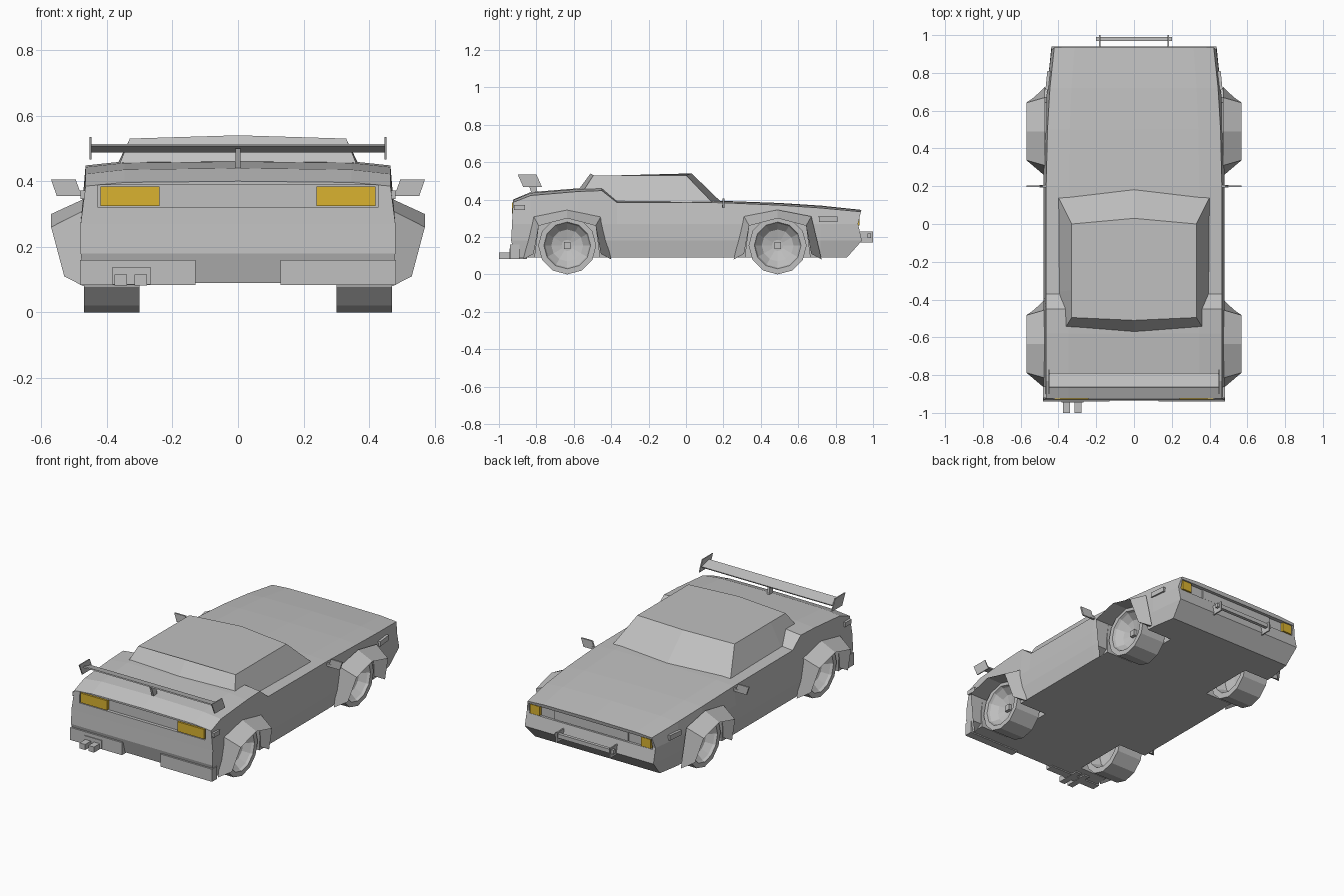
import bpy, bmesh, math

if "Cube" in bpy.data.objects:
    bpy.data.objects.remove(bpy.data.objects["Cube"])


def material(name, rgb):
    m = bpy.data.materials.new(name)
    m.diffuse_color = (*rgb, 1)
    m.use_nodes = True
    m.node_tree.nodes["Principled BSDF"].inputs["Base Color"].default_value = m.diffuse_color
    return m


GREY = material("grey paint", (0.53, 0.53, 0.53))
AMBER = material("amber lamp", (0.70, 0.45, 0.03))


def build(name, verts, faces, mat=GREY):
    me = bpy.data.meshes.new(name)
    me.from_pydata(verts, [], faces)
    bm = bmesh.new()
    bm.from_mesh(me)
    bmesh.ops.recalc_face_normals(bm, faces=bm.faces)
    bm.to_mesh(me)
    bm.free()
    me.materials.append(mat)
    ob = bpy.data.objects.new(name, me)
    bpy.context.collection.objects.link(ob)
    return ob


def prism(name, a, b, mat=GREY):
    """Solid between two matching rings of points."""
    n = len(a)
    faces = [(i, (i + 1) % n, n + (i + 1) % n, n + i) for i in range(n)]
    return build(name, a + b, faces + [tuple(range(n)), tuple(range(n, 2 * n))], mat)


def box(name, x, y, z, mat=GREY, rot=0):
    cx, cy = sum(x) / 2, sum(y) / 2
    ring = [(x[0] - cx, y[0] - cy), (x[1] - cx, y[0] - cy), (x[1] - cx, y[1] - cy), (x[0] - cx, y[1] - cy)]
    ob = prism(name, [(p, q, z[0]) for p, q in ring], [(p, q, z[1]) for p, q in ring], mat)
    ob.location = (cx, cy, 0)
    ob.rotation_euler.z = rot
    return ob


def sided(s, a, b):
    return tuple(sorted((s * a, s * b)))


# body shell: stations (y, half width, side height, centre height) lofted along the car
stations = [(-.925, .48, .385, .40), (-.83, .48, .422, .44), (-.58, .48, .443, .46),
            (-.45, .48, .448, .465), (-.37, .48, .385, .40), (.2, .48, .383, .393),
            (.5, .473, .37, .382), (.72, .46, .355, .368), (.935, .437, .335, .345)]
rear_y, front_y = (-.91, -.935, -.93, -.925, -.925), (.86, .94, .92, .935, .937)
verts = []
for k, (y, w, zs, zc) in enumerate(stations):
    ys = rear_y if k == 0 else front_y if k == len(stations) - 1 else (y,) * 5
    half = [(w - .012, .09), (w, .18), (w, .27), (w - .015, zs), (w * .72, zs + .75 * (zc - zs))]
    row = [(x, ys[i], z) for i, (x, z) in enumerate(half)]
    verts += row + [(0, ys[4], zc)] + [(-x, q, z) for x, q, z in reversed(row)]
N = 11
faces = [(k * N + i, k * N + (i + 1) % N, (k + 1) * N + (i + 1) % N, (k + 1) * N + i)
         for k in range(len(stations) - 1) for i in range(N)]
for o in (0, (len(stations) - 1) * N):
    faces += [(o + i, o + i + 1, o + 9 - i, o + 10 - i) for i in range(3)]
    faces.append(tuple(range(o + 3, o + 8)))
body = build("body_shell", verts, faces)

# cut wheel wells and the recessed lamp panels
WHEELS = (("rear", -.635), ("front", .49))
WELL = [(-.18, .04), (-.152, .26), (0, .315), (.152, .26), (.18, .04)]
cutters = [box("tail_cutter", (-.427, .427), (-1, -.908), (.32, .388)),
           box("nose_cutter", (-.417, .417), (.908, 1), (.258, .322))]
for _, cy in WHEELS:
    for s in (-1, 1):
        cutters.append(prism("well_cutter", [(s * .28, cy + d, z) for d, z in WELL],
                             [(s * .6, cy + d, z) for d, z in WELL]))
for c in cutters:
    mod = body.modifiers.new("cut", 'BOOLEAN')
    mod.operation, mod.solver, mod.object = 'DIFFERENCE', 'EXACT', c
bpy.context.view_layer.update()
cut_mesh = bpy.data.meshes.new_from_object(body.evaluated_get(bpy.context.evaluated_depsgraph_get()))
body.modifiers.clear()
body.data = cut_mesh
for c in cutters:
    bpy.data.objects.remove(c)

# cabin with bowed windscreen and roof
half_base = [(.37, -.56, .43), (.405, -.36, .37), (.405, .15, .375)]
half_roof = [(.33, -.495, .53), (.33, -.35, .53), (.33, 0, .53)]


def ring(half, rear, front):
    return [rear] + half + [front] + [(-x, y, z) for x, y, z in reversed(half)]


prism("cabin", ring(half_base, (0, -.577, .45), (0, .19, .385)),
      ring(half_roof, (0, -.51, .54), (0, .03, .54)))

# wheel flares: body arch, outer lip, inner return
ARCH = [(-.235, .08), (-.18, .31), (0, .345), (.18, .31), (.235, .08)]
LIP = [(-.18, .11, .53), (-.152, .26, .57), (0, .30, .57), (.152, .26, .57), (.18, .11, .53)]
# wheel profile (radius, x), spun with 12 sides
RIM = [(.03, .405), (.085, .42), (.118, .455), (.125, .47), (.155, .47),
       (.155, .30), (.12, .30), (.10, .36), (.03, .37)]
for label, cy in WHEELS:
    for s, side in ((-1, "left"), (1, "right")):
        v = [(s * .472, cy + d, z) for d, z in ARCH]
        v += [(s * x, cy + d, z) for d, z, x in LIP]
        v += [(s * .45, cy + d, z) for d, z, x in LIP]
        f = [(r + i, r + i + 1, r + i + 6, r + i + 5) for r in (0, 5) for i in range(4)]
        f += [(0, 5, 10), (4, 9, 14)]
        build(f"{label}_{side}_flare", v, f)
        M = len(RIM)
        v = [(s * x, cy + r * math.sin(a * math.pi / 6), .155 - r * math.cos(a * math.pi / 6))
             for a in range(12) for r, x in RIM]
        f = [(a * M + i, a * M + i + 1, (a + 1) % 12 * M + i + 1, (a + 1) % 12 * M + i)
             for a in range(12) for i in range(M - 1)]
        f += [tuple(a * M + i for a in range(12)) for i in (0, M - 1)]
        build(f"{label}_{side}_wheel", v, f)
        box(f"{label}_{side}_hub", sided(s, .39, .425), (cy - .018, cy + .018), (.137, .173))

for s, side in ((-1, "left"), (1, "right")):
    # lamps, side markers, rear bumper corners
    box(f"{side}_tail_lamp", sided(s, .24, .42), (-.93, -.90), (.325, .384), AMBER)
    box(f"{side}_head_lamp", sided(s, .345, .41), (.90, .928), (.262, .318), AMBER)
    box(f"{side}_front_marker", sided(s, .444, .464), (.71, .81), (.28, .31), rot=s * .1)
    box(f"{side}_rear_marker", sided(s, .465, .481), (-.92, -.86), (.345, .372))
    box(f"{side}_rear_bumper", sided(s, .13, .482), (-.94, -.89), (.083, .16))
    # door mirror plate and arm
    q = [(.553, .355), (.477, .355), (.495, .405), (.57, .405)]
    prism(f"{side}_mirror", [(s * x, .195, z) for x, z in q], [(s * x, .205, z) for x, z in q])
    box(f"{side}_mirror_arm", sided(s, .455, .50), (.193, .207), (.358, .372))
    # spoiler end plate
    q = [(-.90, .535), (-.80, .535), (-.77, .467), (-.87, .467)]
    prism(f"{side}_spoiler_end", [(s * .447, y, z) for y, z in q], [(s * .453, y, z) for y, z in q])
    # push bar bracket
    box(f"{side}_bar_bracket", sided(s, .177, .185), (.92, 1.0), (.17, .23))

# spoiler wing and post
q = [(-.865, .508), (-.862, .514), (-.79, .495), (-.793, .488)]
prism("spoiler_wing", [(-.45, y, z) for y, z in q], [(.45, y, z) for y, z in q])
q = [(-.85, .50), (-.805, .495), (-.79, .42), (-.82, .42)]
prism("spoiler_post", [(-.007, y, z) for y, z in q], [(.007, y, z) for y, z in q])

# front grille plate and push bar
box("grille_plate", (-.25, .25), (.90, .918), (.262, .318))
box("push_bar", (-.2, .2), (.97, .99), (.195, .22))

# twin square exhausts on a backing plate
box("exhaust_plate", (-.383, -.267), (-.945, -.90), (.085, .138))
for i, x in enumerate((-.357, -.297)):
    box(f"exhaust_pipe_{i + 1}", (x - .019, x + .019), (-1.0, -.85), (.082, .116))
